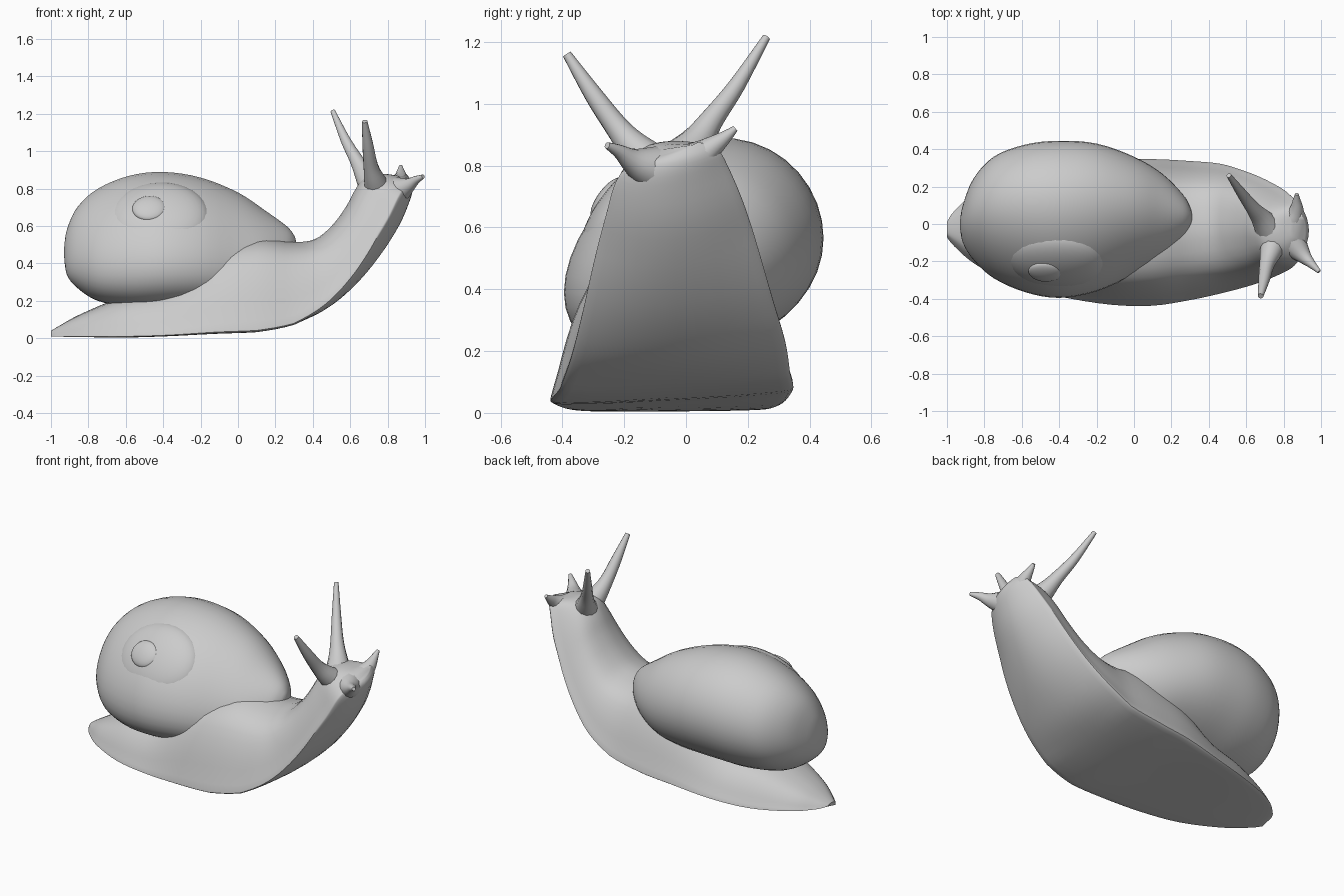
import bpy
import bmesh
from math import sin, cos, pi, radians
from mathutils import Vector

cube = bpy.data.objects.get("Cube")
if cube:
    bpy.data.objects.remove(cube, do_unlink=True)

grey = bpy.data.materials.new("plain_grey")
grey.use_nodes = True
grey.diffuse_color = (0.6, 0.6, 0.6, 1)
bsdf = next(n for n in grey.node_tree.nodes if n.type == 'BSDF_PRINCIPLED')
bsdf.inputs["Base Color"].default_value = (0.6, 0.6, 0.6, 1)
bsdf.inputs["Roughness"].default_value = 0.7


def smooth_path(keys, steps):
    """Catmull-Rom interpolation through rows of numbers."""
    keys = [Vector(k) for k in keys]
    last = len(keys) - 1
    rows = []
    for i in range(last):
        a, b = keys[max(i - 1, 0)], keys[i]
        c, d = keys[i + 1], keys[min(i + 2, last)]
        for s in range(steps):
            t = s / steps
            rows.append(0.5 * (2 * b + (c - a) * t
                               + (2 * a - 5 * b + 4 * c - d) * t ** 2
                               + (3 * b - a - 3 * c + d) * t ** 3))
    rows.append(keys[last])
    return rows


def loft(name, rings, crease=50):
    """Skin closed rings into a capped, smooth-shaded object."""
    bm = bmesh.new()
    loops = [[bm.verts.new(p) for p in ring] for ring in rings]
    count = len(loops[0])
    for low, high in zip(loops, loops[1:]):
        for i in range(count):
            j = (i + 1) % count
            bm.faces.new((low[i], low[j], high[j], high[i]))
    bm.faces.new(loops[0])
    bm.faces.new(loops[-1])
    bmesh.ops.recalc_face_normals(bm, faces=bm.faces)
    mesh = bpy.data.meshes.new(name)
    bm.to_mesh(mesh)
    bm.free()
    obj = bpy.data.objects.new(name, mesh)
    bpy.context.collection.objects.link(obj)
    mesh.materials.append(grey)
    bpy.ops.object.select_all(action='DESELECT')
    obj.select_set(True)
    bpy.context.view_layer.objects.active = obj
    bpy.ops.object.shade_smooth_by_angle(angle=radians(crease))
    return obj


def tube(name, centres, radii, sides=12):
    """Round tube along a path with a radius at every point."""
    rings = []
    for i, centre in enumerate(centres):
        ahead = centres[min(i + 1, len(centres) - 1)]
        behind = centres[max(i - 1, 0)]
        turn = (ahead - behind).to_track_quat('Z', 'Y')
        angles = [2 * pi * k / sides for k in range(sides)]
        rings.append([centre + turn @ (radii[i] * Vector((cos(a), sin(a), 0)))
                      for a in angles])
    return loft(name, rings)


# Body: half cross-section (width, height), from sole centre to back ridge
half = smooth_path([(0, 0), (0.5, 0), (0.9, 0.01), (0.99, 0.025), (1, 0.06),
                    (0.94, 0.22), (0.87, 0.42), (0.77, 0.63), (0.61, 0.83),
                    (0.33, 0.955), (0, 1)], 2)
section = half + [Vector((-p.x, p.y)) for p in reversed(half[1:-1])]

# Stations: sole x, sole z, back x, back z, right edge y, left edge y
stations = smooth_path([
    (-1, 0.02, -1, 0.04, -0.07, 0.01),
    (-0.96, 0.015, -0.95, 0.07, -0.12, 0.07),
    (-0.84, 0.01, -0.84, 0.13, -0.22, 0.17),
    (-0.62, 0.005, -0.62, 0.22, -0.33, 0.26),
    (-0.38, 0.015, -0.38, 0.28, -0.39, 0.31),
    (-0.12, 0.035, -0.12, 0.48, -0.43, 0.34),
    (0.1, 0.05, 0.1, 0.54, -0.435, 0.345),
    (0.3, 0.09, 0.29, 0.515, -0.405, 0.335),
    (0.47, 0.16, 0.41, 0.53, -0.37, 0.32),
    (0.62, 0.28, 0.5, 0.6, -0.335, 0.28),
    (0.75, 0.43, 0.575, 0.7, -0.3, 0.235),
    (0.86, 0.6, 0.63, 0.8, -0.26, 0.185),
    (0.92, 0.74, 0.68, 0.86, -0.225, 0.135),
    (0.935, 0.81, 0.76, 0.88, -0.17, 0.1),
    (0.92, 0.845, 0.85, 0.87, -0.1, 0.04)], 4)


def body_ring(station):
    sx, sz, bx, bz, right, left = station
    mid, reach = (right + left) / 2, (left - right) / 2
    bow = 0.25 * min(max((sx - 0.3) / 0.5, 0), 1)   # raised neck has a rounded sole
    roll = min(max(sz, 0), 0.05) / 2                # sole dips toward the right
    ring = []
    for w, h in section:
        rise = h + bow * w * w * (1 - h)
        ring.append(Vector((sx + (bx - sx) * rise, mid + reach * w,
                            sz + (bz - sz) * rise + roll * w * (1 - h))))
    return ring


loft("body", [body_ring(s) for s in stations])

# Shell: egg of leaning ovals, given as x, y range, z range
ovals = smooth_path([
    (-0.93, -0.02, 0.02, 0.44, 0.48),
    (-0.915, -0.1, 0.1, 0.34, 0.58),
    (-0.86, -0.19, 0.24, 0.27, 0.7),
    (-0.75, -0.29, 0.36, 0.2, 0.8),
    (-0.58, -0.365, 0.425, 0.17, 0.87),
    (-0.4, -0.395, 0.445, 0.17, 0.89),
    (-0.2, -0.36, 0.43, 0.18, 0.86),
    (0, -0.27, 0.36, 0.2, 0.78),
    (0.15, -0.19, 0.27, 0.27, 0.68),
    (0.26, -0.09, 0.16, 0.36, 0.6),
    (0.3, -0.02, 0.09, 0.44, 0.55),
    (0.31, 0.02, 0.05, 0.48, 0.52)], 4)


def shell_ring(oval, sides=40):
    x, y_low, y_high, z_low, z_high = oval
    ring = []
    for k in range(sides):
        a = 2 * pi * k / sides
        lean = a + 0.25 - 0.15 * cos(a)   # right side sags more than the left
        ring.append(Vector((x, (y_low + y_high) / 2 + (y_high - y_low) / 2 * cos(a),
                            (z_low + z_high) / 2 + (z_high - z_low) / 2 * sin(lean))))
    return ring


loft("shell", [shell_ring(o) for o in ovals])

# Spire: low domes of the inner whorls on the upper right of the shell
out = Vector((-0.05, -0.8, 0.6)).normalized()
across = Vector((1, 0, 0)).cross(out).normalized()
along = out.cross(across)


def dome(name, centre, length, width, height, sides=32, levels=10):
    rings = []
    for i in range(levels):
        lift = 0.48 * pi * i / (levels - 1)
        rings.append([centre + out * height * sin(lift)
                      + cos(lift) * (along * length * cos(2 * pi * k / sides)
                                     + across * width * sin(2 * pi * k / sides))
                      for k in range(sides)])
    loft(name, rings)


dome("shell_inner_whorl", Vector((-0.42, -0.185, 0.64)), 0.27, 0.23, 0.105)
dome("shell_tip", Vector((-0.475, -0.255, 0.695)), 0.09, 0.08, 0.03)

# Feelers: root sunk in the head, then out to the tip, with a flared foot
feelers = {
    "left_eye_stalk": ([(0.74, -0.05, 0.78), (0.68, 0.03, 0.87), (0.635, 0.085, 0.95),
                        (0.575, 0.165, 1.06), (0.507, 0.26, 1.215)],
                       (0.09, 0.056, 0.038, 0.027, 0.013)),
    "right_eye_stalk": ([(0.76, -0.06, 0.76), (0.73, -0.155, 0.845), (0.71, -0.22, 0.92),
                         (0.695, -0.3, 1.03), (0.677, -0.385, 1.16)],
                        (0.085, 0.058, 0.04, 0.03, 0.015)),
    "left_lip_feeler": ([(0.83, -0.02, 0.79), (0.86, 0.045, 0.83), (0.87, 0.085, 0.86),
                         (0.87, 0.125, 0.89), (0.87, 0.16, 0.92)],
                        (0.07, 0.052, 0.036, 0.022, 0.01)),
    "right_lip_feeler": ([(0.83, -0.08, 0.78), (0.88, -0.14, 0.8), (0.915, -0.18, 0.82),
                          (0.95, -0.215, 0.845), (0.99, -0.255, 0.865)],
                         (0.09, 0.06, 0.038, 0.023, 0.011)),
}
for name, (points, radii) in feelers.items():
    tube(name, smooth_path(points, 4), [r.x for r in smooth_path([(r, 0) for r in radii], 4)])
